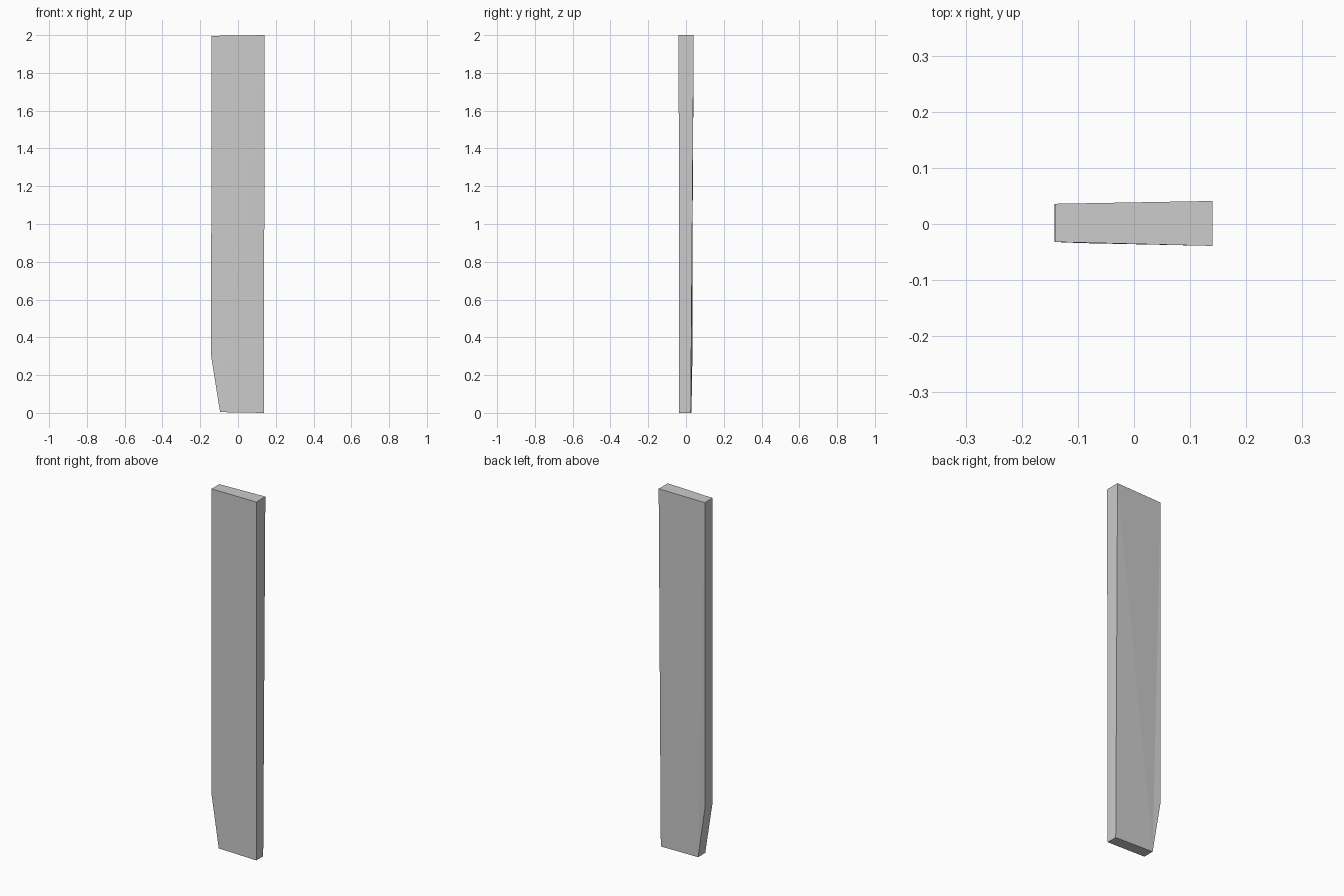
import bpy, bmesh

if "Cube" in bpy.data.objects:
    bpy.data.objects.remove(bpy.data.objects["Cube"])

# Plank outline: x, z, front y, back y (starts at the clipped bottom corner)
outline = [
    (-0.095, 0.004, -0.034, 0.029),
    (0.138, 0.0, -0.036, 0.025),
    (0.140, 2.0, -0.039, 0.041),
    (-0.141, 1.996, -0.032, 0.036),
    (-0.142, 0.30, -0.032, 0.034),
]

bm = bmesh.new()
front = [bm.verts.new((x, yf, z)) for x, z, yf, yb in outline]
back = [bm.verts.new((x, yb, z)) for x, z, yf, yb in outline]
n = len(outline)

# Front and back faces, fanned from the clipped corner
for i in range(1, n - 1):
    bm.faces.new((front[0], front[i], front[i + 1]))
    bm.faces.new((back[0], back[i + 1], back[i]))

# Edge faces around the plank
for i in range(n):
    j = (i + 1) % n
    bm.faces.new((front[i], back[i], back[j], front[j]))

bmesh.ops.recalc_face_normals(bm, faces=bm.faces)
mesh = bpy.data.meshes.new("wooden_plank")
bm.to_mesh(mesh)
bm.free()
plank = bpy.data.objects.new("wooden_plank", mesh)
bpy.context.collection.objects.link(plank)
